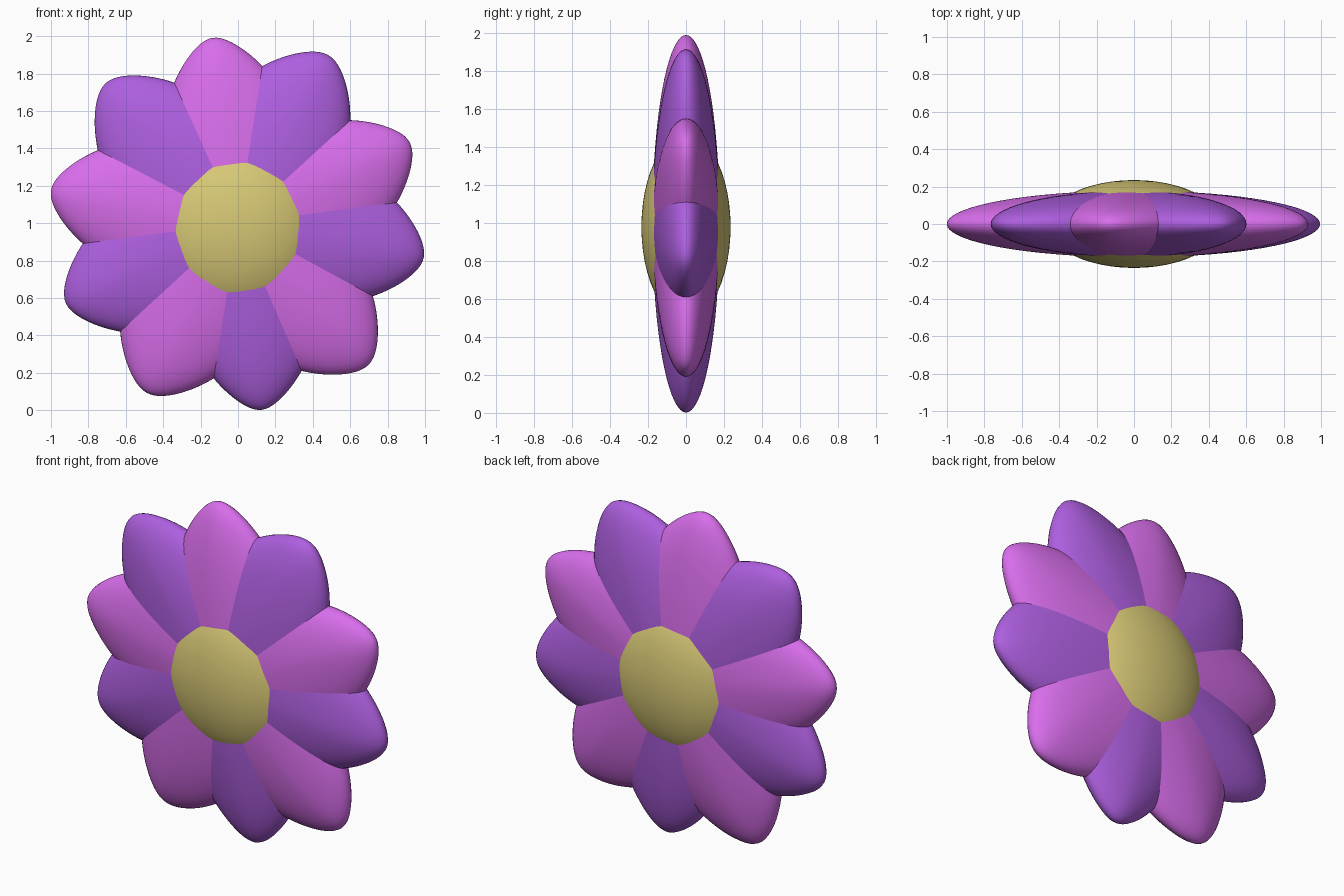
import bpy
import bmesh
from math import sin, cos, pi, radians, sqrt

if "Cube" in bpy.data.objects:
    bpy.data.objects.remove(bpy.data.objects["Cube"])

CENTRE_Z = 1.0
HALF_DEPTH = 0.178

# notches between petals: (angle in degrees, radius), anticlockwise from the top
NOTCHES = [(81.2, 0.85), (114.4, 0.825), (152.5, 0.845), (187.5, 0.837),
           (222.6, 0.856), (261.1, 0.84), (293.3, 0.86), (331.6, 0.82),
           (367.4, 0.857), (402.5, 0.815)]
TIPS = [1.0, 1.03, 1.015, 1.015, 1.03, 1.006, 1.03, 1.01, 1.015, 1.02]


def material(name, colour):
    mat = bpy.data.materials.new(name)
    mat.diffuse_color = (*colour, 1)
    mat.use_nodes = True
    mat.node_tree.nodes["Principled BSDF"].inputs["Base Color"].default_value = mat.diffuse_color
    return mat


def blend(u, k=0.28):
    # rounded "V" shape: 0 at the petal tip, 1 at the notch
    return (sqrt(u * u + k * k) - k) / (sqrt(1 + k * k) - k)


def petal(name, start, end, tip, mat, nu=28, nv=36):
    # half-ellipse section swept from one notch to the next
    bm = bmesh.new()
    grid = []
    for i in range(nu + 1):
        t = i / nu
        u = 2 * t - 1
        angle = radians(start[0] + (end[0] - start[0]) * t)
        notch = start[1] if u < 0 else end[1]
        reach = tip - (tip - notch) * blend(u)
        row = []
        for j in range(nv + 1):
            phi = pi * j / nv
            r = reach * sin(phi)
            row.append(bm.verts.new((r * cos(angle), -HALF_DEPTH * cos(phi),
                                     CENTRE_Z + r * sin(angle))))
        grid.append(row)
    for a, b in zip(grid, grid[1:]):
        for j in range(nv):
            bm.faces.new((a[j], a[j + 1], b[j + 1], b[j]))
    bmesh.ops.remove_doubles(bm, verts=bm.verts, dist=1e-5)
    for f in bm.faces:
        f.smooth = True
    me = bpy.data.meshes.new(name)
    bm.to_mesh(me)
    bm.free()
    me.materials.append(mat)
    ob = bpy.data.objects.new(name, me)
    bpy.context.collection.objects.link(ob)
    return ob


pink = material("pink", (0.69, 0.155, 0.84))
purple = material("purple", (0.42, 0.114, 0.74))
yellow = material("yellow", (0.68, 0.58, 0.18))

# ten petals in alternating colours
for n in range(10):
    start = NOTCHES[n]
    end = NOTCHES[n + 1] if n < 9 else (NOTCHES[0][0] + 360, NOTCHES[0][1])
    petal(f"petal_{n + 1}", start, end, TIPS[n], pink if n % 2 == 0 else purple)

# flattened round flower centre
bpy.ops.mesh.primitive_uv_sphere_add(segments=48, ring_count=24, radius=1,
                                     location=(0, 0, 0.98), rotation=(pi / 2, 0, 0))
disc = bpy.context.object
disc.name = "flower_centre"
disc.scale = (0.465, 0.485, 0.235)
disc.data.materials.append(yellow)
bpy.ops.object.shade_smooth()
